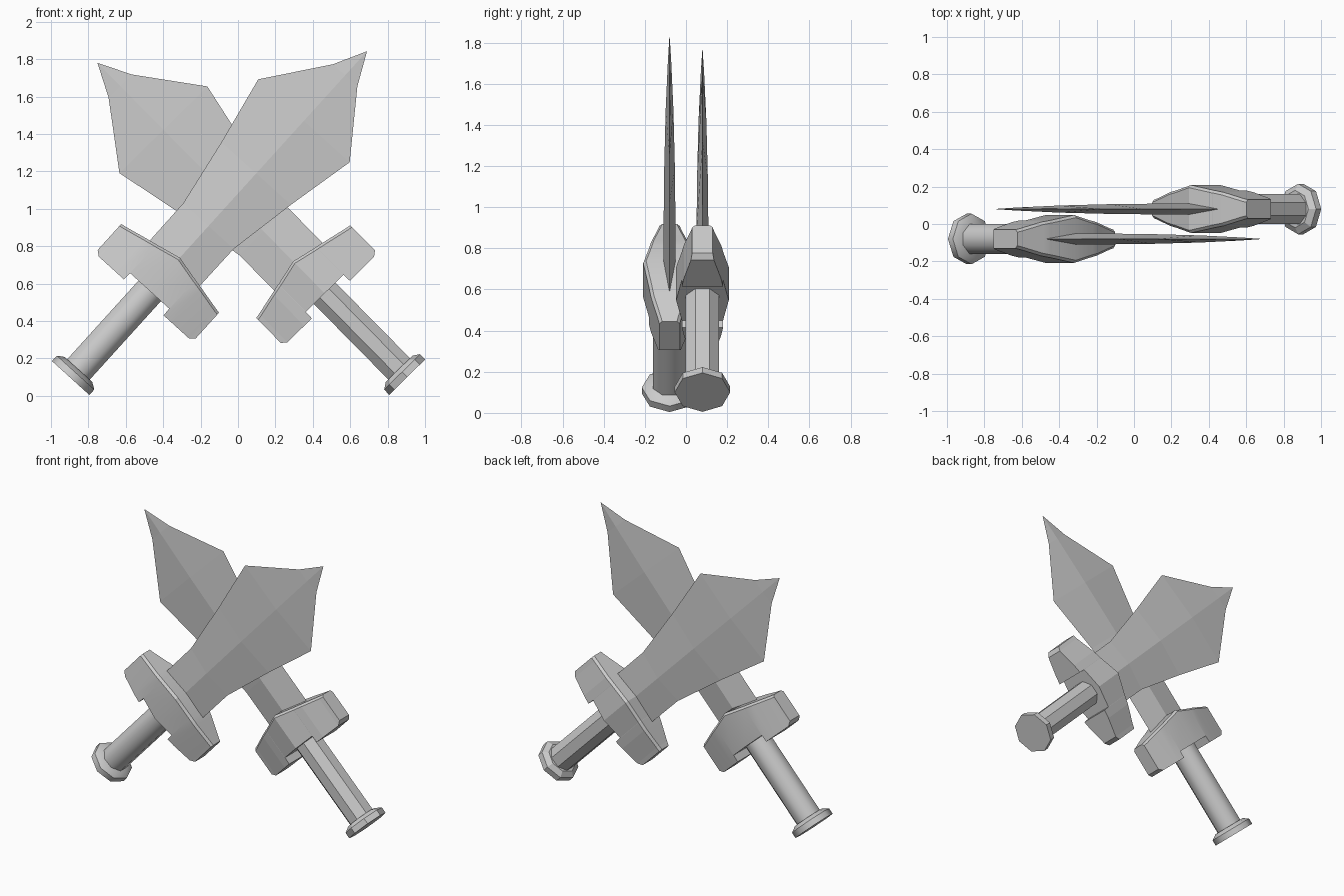
import bpy
import bmesh
from math import radians, cos, sin, pi
from mathutils import Matrix, Vector

cube = bpy.data.objects.get("Cube")
if cube:
    bpy.data.objects.remove(cube, do_unlink=True)

grey = bpy.data.materials.new("plain_grey")
grey.use_nodes = True
colour = (0.6, 0.6, 0.6, 1)
grey.diffuse_color = colour
grey.node_tree.nodes["Principled BSDF"].inputs["Base Color"].default_value = colour


def loft(name, rings, place, smooth=None, tip=None):
    """Skin a row of equal rings, close the ends (or run to a point)."""
    bm = bmesh.new()
    loops = [[bm.verts.new(p) for p in ring] for ring in rings]
    n = len(loops[0])
    for a, b in zip(loops, loops[1:]):
        for i in range(n):
            j = (i + 1) % n
            bm.faces.new((a[i], a[j], b[j], b[i]))
    bm.faces.new(loops[0])
    if tip:
        point = bm.verts.new(tip)
        for i in range(n):
            bm.faces.new((loops[-1][i], loops[-1][(i + 1) % n], point))
    else:
        bm.faces.new(loops[-1])
    bmesh.ops.recalc_face_normals(bm, faces=bm.faces)
    mesh = bpy.data.meshes.new(name)
    bm.to_mesh(mesh)
    bm.free()
    mesh.materials.append(grey)
    if smooth:
        mesh.shade_smooth()
        mesh.set_sharp_from_angle(angle=radians(smooth))
    obj = bpy.data.objects.new(name, mesh)
    bpy.context.collection.objects.link(obj)
    obj.matrix_world = place
    return obj


def octagon(radius, z, turn=0):
    return [Vector((radius * cos(k * pi / 4 + turn), radius * sin(k * pi / 4 + turn), z))
            for k in range(8)]


# Blade sections: height, half width, half thickness
BLADE = [(0.70, 0.18, 0.029), (1.09, 0.182, 0.029), (1.47, 0.25, 0.026),
         (1.85, 0.33, 0.019), (2.178, 0.088, 0.008)]

# Guard stations from the middle outward: x, half thickness, bottom, top
GUARD = [(0, 0.128, 0.622, 0.862), (0.141, 0.1, 0.622, 0.83), (0.143, 0.1, 0.575, 0.83),
         (0.2, 0.09, 0.575, 0.818), (0.325, 0.056, 0.575, 0.79), (0.353, 0.05, 0.597, 0.785)]


def guard_ring(x, d, low, high):
    rim = 0.014
    return [(x, -d, low), (x, -d, high - rim), (x, rim - d, high),
            (x, d - rim, high), (x, d, high - rim), (x, d, low)]


def sword(prefix, location, lean, rounded):
    place = Matrix.Translation(location) @ Matrix.Rotation(radians(lean), 4, "Y")

    # Diamond-section blade that flares and then draws to a point
    loft(prefix + "_blade",
         [[(w, 0, z), (0, d, z), (-w, 0, z), (0, -d, z)] for z, w, d in BLADE],
         place, tip=(0, 0, 2.352))

    # Crossguard, mirrored about its middle, with a notch over the grip
    stations = [(-x, d, a, b) for x, d, a, b in reversed(GUARD[1:])] + GUARD
    loft(prefix + "_guard", [guard_ring(*s) for s in stations], place,
         30 if rounded else None)

    # Eight-sided grip
    loft(prefix + "_grip", [octagon(0.088, z, pi / 8) for z in (0.03, 0.66)], place,
         60 if rounded else None)

    # Pommel disc with a sloped upper rim
    loft(prefix + "_pommel",
         [octagon(0.135, -0.007), octagon(0.135, 0.032), octagon(0.1, 0.055)], place,
         50 if rounded else None)


sword("front_sword", (-0.89, -0.08, 0.1), 42.2, True)
sword("back_sword", (0.9, 0.08, 0.105), -44.6, False)
